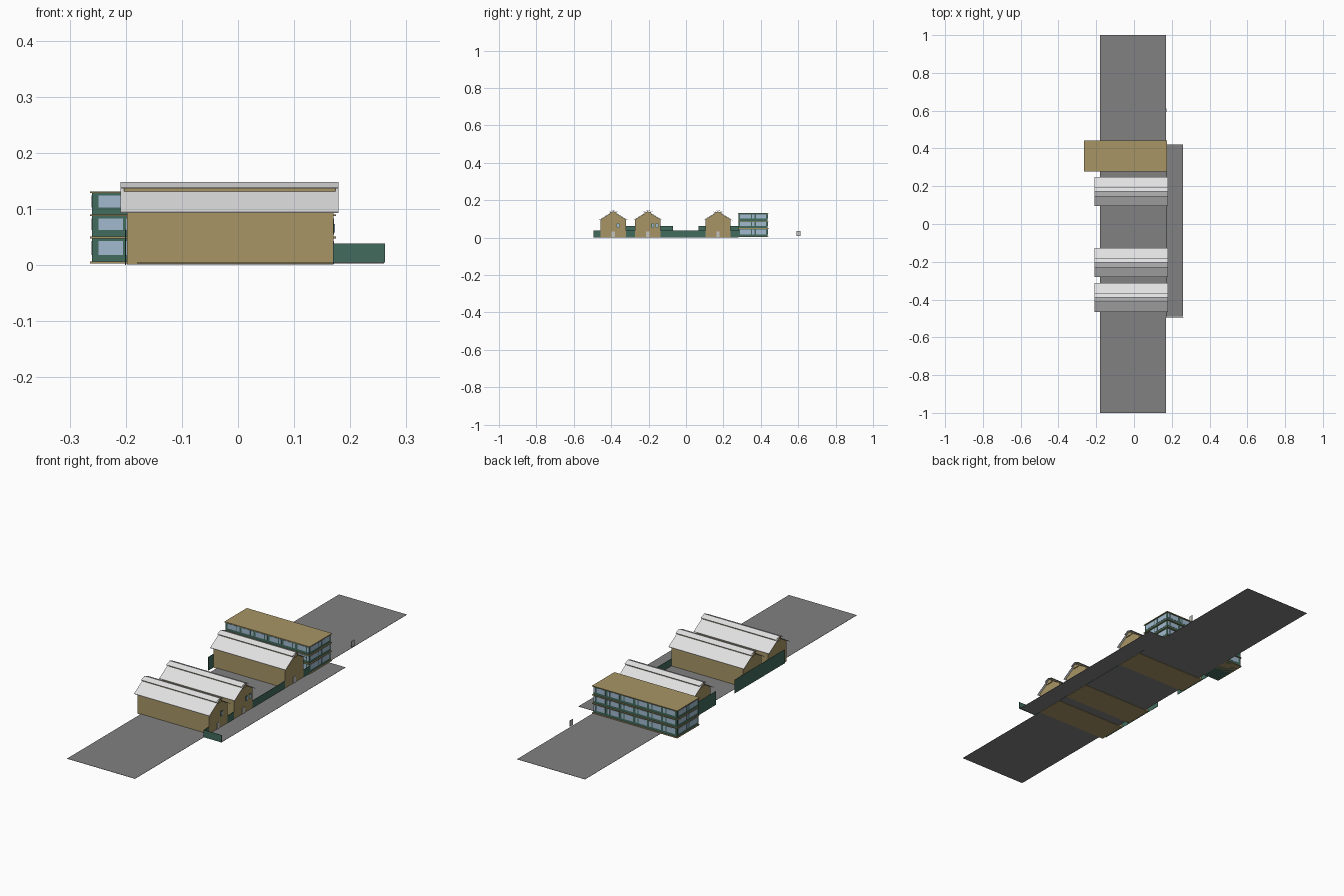
import bpy
import bmesh

cube = bpy.data.objects.get("Cube")
if cube:
    bpy.data.objects.remove(cube, do_unlink=True)


def material(name, r, g, b):
    mat = bpy.data.materials.new(name)
    mat.use_nodes = True
    mat.diffuse_color = (r, g, b, 1)
    node = next(n for n in mat.node_tree.nodes if n.type == 'BSDF_PRINCIPLED')
    node.inputs["Base Color"].default_value = (r, g, b, 1)
    return mat


TAN = material("tan wall", 0.39, 0.30, 0.13)
ROOF = material("pale roof", 0.75, 0.75, 0.75)
GROUND = material("grey paving", 0.22, 0.22, 0.22)
GREEN = material("dark green", 0.055, 0.145, 0.11)
GLASS = material("blue glass", 0.36, 0.49, 0.63)
DOOR = material("light grey door", 0.55, 0.55, 0.53)


def finish(name, bm, mat):
    bmesh.ops.recalc_face_normals(bm, faces=bm.faces)
    mesh = bpy.data.meshes.new(name)
    bm.to_mesh(mesh)
    bm.free()
    mesh.materials.append(mat)
    obj = bpy.data.objects.new(name, mesh)
    bpy.context.scene.collection.objects.link(obj)
    return obj


def add_box(bm, x, y, z):
    """Box spanning the (low, high) pairs x, y and z."""
    made = bmesh.ops.create_cube(bm, size=1)["verts"]
    for v in made:
        v.co = [lo + (c + 0.5) * (hi - lo) for c, (lo, hi) in zip(v.co, (x, y, z))]


def boxes(name, mat, *spans):
    bm = bmesh.new()
    for span in spans:
        add_box(bm, *span)
    return finish(name, bm, mat)


def extrude_x(name, mat, profile, x0, x1):
    """Prism along x from a (y, z) outline."""
    bm = bmesh.new()
    face = bm.faces.new([bm.verts.new((x0, y, z)) for y, z in profile])
    side = bmesh.ops.extrude_face_region(bm, geom=[face])["geom"]
    for v in side:
        if isinstance(v, bmesh.types.BMVert):
            v.co.x = x1
    return finish(name, bm, mat)


def gable_sheet(name, mat, centre, half, eave, ridge, thick, x0, x1):
    """Folded roof sheet, lower at both eaves."""
    top = [(-half, eave), (0, ridge), (half, eave)]
    under = [(y, z - thick) for y, z in reversed(top)]
    extrude_x(name, mat, [(centre + y, z) for y, z in top + under], x0, x1)


# Paving
GZ = 0.004
boxes("ground", GROUND, ((-0.18, 0.17), (-1, 1), (GZ - 0.001, GZ)))
boxes("side_road", GROUND, ((0.17, 0.26), (-0.49, 0.42), (GZ - 0.001, GZ)))

# Gabled sheds with raised ridge vents
SHED_X = (-0.198, 0.17)
WALL, EAVE, TOP = 0.068, 0.098, 0.140
sheds = {"front_shed": -0.389, "middle_shed": -0.204, "rear_shed": 0.171}
for name, c in sheds.items():
    outline = [(-WALL, 0.001), (WALL, 0.001), (WALL, EAVE - 0.001),
               (0, TOP - 0.001), (-WALL, EAVE - 0.001)]
    extrude_x(name + "_walls", TAN, [(c + y, z) for y, z in outline], *SHED_X)
    gable_sheet(name + "_roof", ROOF, c, 0.077, 0.0945, 0.142, 0.002, -0.209, 0.179)
    boxes(name + "_vent", TAN, ((-0.203, 0.174), (c - 0.018, c + 0.018), (0.122, 0.138)))
    gable_sheet(name + "_vent_cap", ROOF, c, 0.025, 0.138, 0.148, 0.0015, -0.209, 0.179)
    boxes(name + "_door", DOOR, ((0.169, 0.172), (c - 0.009, c + 0.009), (GZ, 0.032)))

# Gable windows of the two front sheds
for name in ("front_shed", "middle_shed"):
    c = sheds[name]
    starts = (0.02, 0.043) if name == "middle_shed" else (0.02,)
    boxes(name + "_window_frames", GREEN,
          *[((0.169, 0.1715), (c + s - 0.002, c + s + 0.014), (0.054, 0.077)) for s in starts])
    boxes(name + "_windows", GLASS,
          *[((0.169, 0.1725), (c + s + 0.001, c + s + 0.011), (0.058, 0.073)) for s in starts])

# Green perimeter walls: low at the road, tall at the far side
LOW, TALL, T = 0.038, 0.063, 0.0015
boxes("low_walls", GREEN,
      *[((0.171 - T, 0.171), span, (0.002, LOW))
        for span in ((-0.495, -0.457), (-0.321, -0.272), (-0.136, 0.103), (0.239, 0.28))],
      ((0.171, 0.262), (-0.495, -0.495 + T), (0.004, LOW)))
boxes("tall_walls", GREEN,
      *[((-0.2 - T, -0.2), span, (0, TALL)) for span in ((-0.44, -0.07), (0.067, 0.28))])

# Lone gate panel beyond the office
boxes("gate_panel", DOOR, ((0.168, 0.171), (0.592, 0.612), (0.008, 0.035)))

# Three-storey office: green core, tan slabs, window plates
X0, X1, Y0, Y1 = -0.26, 0.17, 0.281, 0.437
LEVELS = (0.005, 0.049, 0.089, 0.130)
boxes("office_core", GREEN, ((X0, X1), (Y0, Y1), (0.003, 0.129)))
boxes("office_slabs", TAN,
      *[((X0 - 0.004, X1 + 0.005), (Y0 - 0.004, Y1 + 0.005), (z - 0.002, z + 0.0013))
        for z in LEVELS])

# Wide and narrow panes alternate along each side
BAYS = 6
pitch = (X1 - X0) / BAYS
panes = []
for floor, ceiling in zip(LEVELS, LEVELS[1:]):
    z = (floor + 0.013, ceiling - 0.006)
    for i in range(BAYS):
        a = X0 + i * pitch
        for x in ((a + 0.011, a + 0.055), (a + 0.060, a + 0.071)):
            panes.append((x, (Y0 - 0.001, Y0 + 0.001), z))
            panes.append((x, (Y1 - 0.001, Y1 + 0.001), z))
    for y in ((0.008, 0.066), (0.072, 0.085), (0.092, 0.148)):
        span = (Y0 + y[0], Y0 + y[1])
        panes.append(((X0 - 0.001, X0 + 0.001), span, z))
        panes.append(((X1 - 0.001, X1 + 0.001), span, z))
boxes("office_windows", GLASS, *panes)
